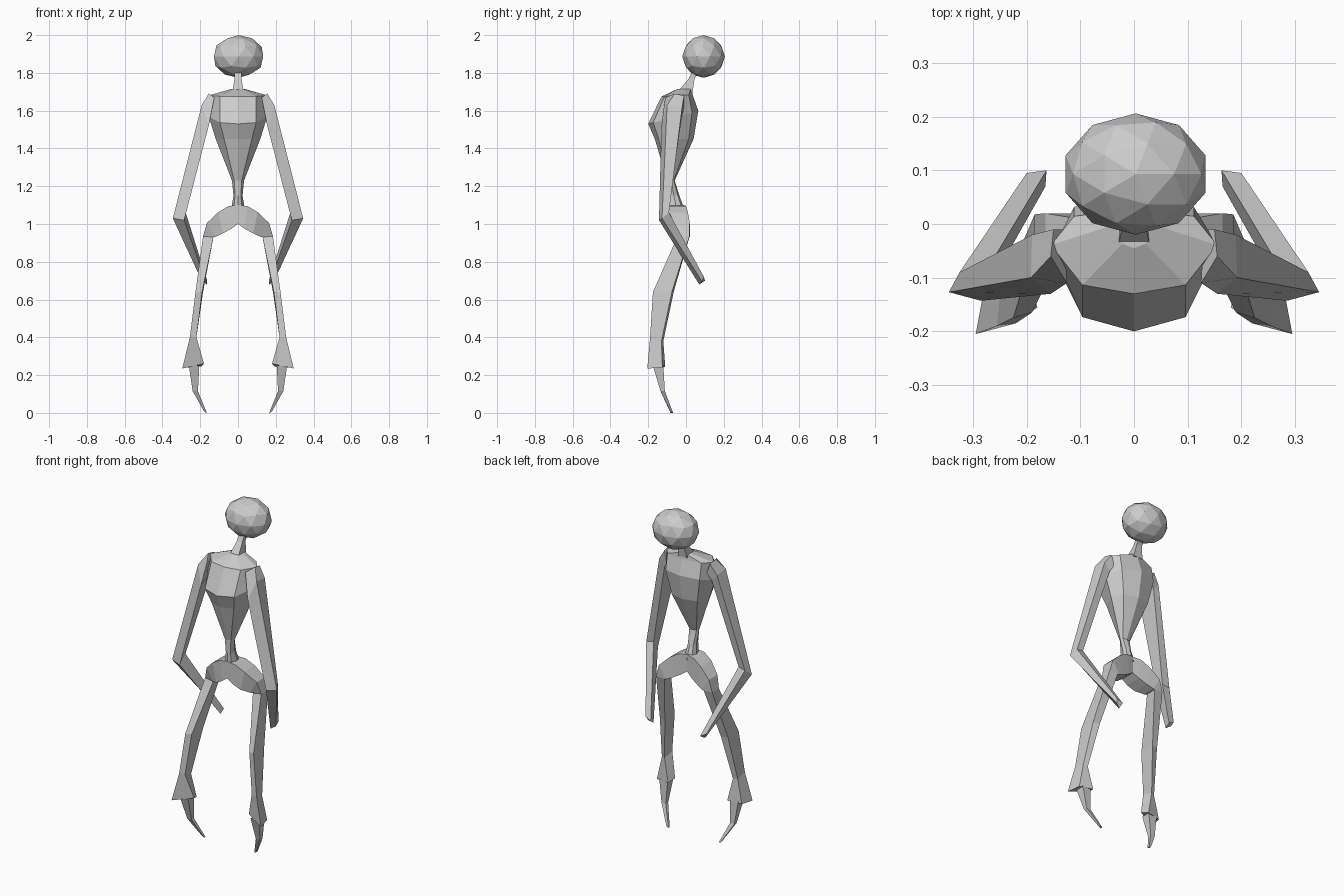
import bpy
import bmesh
from mathutils import Vector

default = bpy.data.objects.get("Cube")
if default:
    bpy.data.objects.remove(default, do_unlink=True)

# One plain grey for the whole figure
grey = bpy.data.materials.new("plain_grey")
grey.use_nodes = True
grey.diffuse_color = (0.6, 0.6, 0.6, 1)
shader = grey.node_tree.nodes["Principled BSDF"]
shader.inputs["Base Color"].default_value = (0.6, 0.6, 0.6, 1)
shader.inputs["Roughness"].default_value = 0.8


def finish(name, bm, mirrored=False):
    """Turn a bmesh into a flat shaded object, optionally mirrored in x."""
    bmesh.ops.recalc_face_normals(bm, faces=bm.faces)
    mesh = bpy.data.meshes.new(name)
    bm.to_mesh(mesh)
    bm.free()
    mesh.materials.append(grey)
    obj = bpy.data.objects.new(name, mesh)
    bpy.context.collection.objects.link(obj)
    if mirrored:
        obj.modifiers.new("mirror", 'MIRROR').use_axis[0] = True
    return obj


def loft(name, rings, mirrored=False, cap_start=True):
    """Skin a row of equally long point rings and cap the ends."""
    bm = bmesh.new()
    loops = [[bm.verts.new(point) for point in ring] for ring in rings]
    for low, high in zip(loops, loops[1:]):
        for i in range(len(low)):
            j = (i + 1) % len(low)
            bm.faces.new((low[i], low[j], high[j], high[i]))
    if cap_start:
        bm.faces.new(loops[0])
    bm.faces.new(loops[-1])
    return finish(name, bm, mirrored)


def body_ring(width, front, back, z, tilt=0):
    """Eight sided body section; tilt raises its back and lowers its front."""
    half = [(0, -1), (0.62, -0.8), (1, 0.1), (0.72, 0.75), (0, 1)]
    outline = half + [(-x, y) for x, y in half[-2:0:-1]]
    middle, depth = (front + back) / 2, (back - front) / 2
    return [(x * width, middle + y * depth, z + tilt * y) for x, y in outline]


def box_ring(x, y, z):
    """Rectangular section given as x, y and z ranges; z runs inner to outer."""
    return [(x[0], y[0], z[0]), (x[1], y[0], z[1]),
            (x[1], y[1], z[1]), (x[0], y[1], z[0])]


# Head
bm = bmesh.new()
bmesh.ops.create_icosphere(bm, subdivisions=2, radius=1)
bmesh.ops.scale(bm, vec=Vector((0.137, 0.113, 0.113)), verts=bm.verts)
bmesh.ops.translate(bm, vec=Vector((0.003, 0.093, 1.887)), verts=bm.verts)
finish("head", bm)

# Neck
loft("neck", [
    box_ring((-0.03, 0.03), (-0.045, 0.035), (1.70, 1.70)),
    box_ring((-0.018, 0.018), (0.015, 0.045), (1.77, 1.77)),
    box_ring((-0.018, 0.018), (0.04, 0.08), (1.82, 1.82)),
])

# Chest, from the neck base to the waist
loft("chest", [
    body_ring(0.035, -0.045, 0.035, 1.715),
    body_ring(0.155, -0.13, 0.035, 1.68, 0.005),
    body_ring(0.155, -0.2, 0.065, 1.565, 0.035),
    body_ring(0.118, -0.165, 0.04, 1.45),
    body_ring(0.032, -0.1, -0.06, 1.23),
])

# Waist
loft("waist", [
    body_ring(0.032, -0.1, -0.06, 1.23),
    body_ring(0.024, -0.1, -0.035, 1.15),
    body_ring(0.038, -0.1, -0.005, 1.07),
])

# Pelvis arch and legs share the hip ring
hip = box_ring((0.13, 0.185), (-0.045, 0.018), (0.93, 0.935))
loft("pelvis", [
    box_ring((0, 0), (-0.1, -0.01), (1.0, 1.1)),
    box_ring((0.035, 0.05), (-0.1, 0), (0.975, 1.095)),
    box_ring((0.08, 0.105), (-0.09, 0.01), (0.95, 1.062)),
    box_ring((0.12, 0.165), (-0.06, 0.02), (0.932, 1.005)),
    hip,
], mirrored=True, cap_start=False)

# Legs: narrow blades that flare into a cuff
cuff = [(0.18, -0.155, 0.26), (0.295, -0.205, 0.235),
        (0.28, -0.125, 0.24), (0.195, -0.11, 0.245)]
loft("legs", [
    hip,
    [(0.19, -0.165, 0.64), (0.225, -0.175, 0.64),
     (0.225, -0.075, 0.64), (0.185, -0.065, 0.64)],
    [(0.22, -0.185, 0.4), (0.255, -0.19, 0.4),
     (0.25, -0.13, 0.38), (0.225, -0.12, 0.38)],
    cuff,
], mirrored=True)

# Lower legs tapering to pointed feet
loft("feet", [
    box_ring((0.205, 0.26), (-0.175, -0.12), (0.25, 0.25)),
    box_ring((0.212, 0.24), (-0.135, -0.112), (0.115, 0.115)),
    box_ring((0.165, 0.178), (-0.082, -0.07), (0, 0.005)),
], mirrored=True)

# Arms: upper arm and forearm meet at a sharp elbow
elbow = [(0.285, -0.143, 1.02), (0.345, -0.127, 1.03),
         (0.325, -0.09, 1.06), (0.28, -0.095, 1.07)]
loft("upper_arms", [
    [(0.125, -0.11, 1.67), (0.155, -0.06, 1.69),
     (0.15, -0.01, 1.68), (0.13, -0.01, 1.62)],
    [(0.155, -0.13, 1.52), (0.192, -0.1, 1.63),
     (0.19, -0.02, 1.62), (0.155, -0.02, 1.58)],
    elbow,
], mirrored=True)
loft("forearms", [
    elbow,
    [(0.165, 0.07, 0.68), (0.19, 0.085, 0.695),
     (0.2, 0.095, 0.72), (0.163, 0.1, 0.7)],
], mirrored=True)
